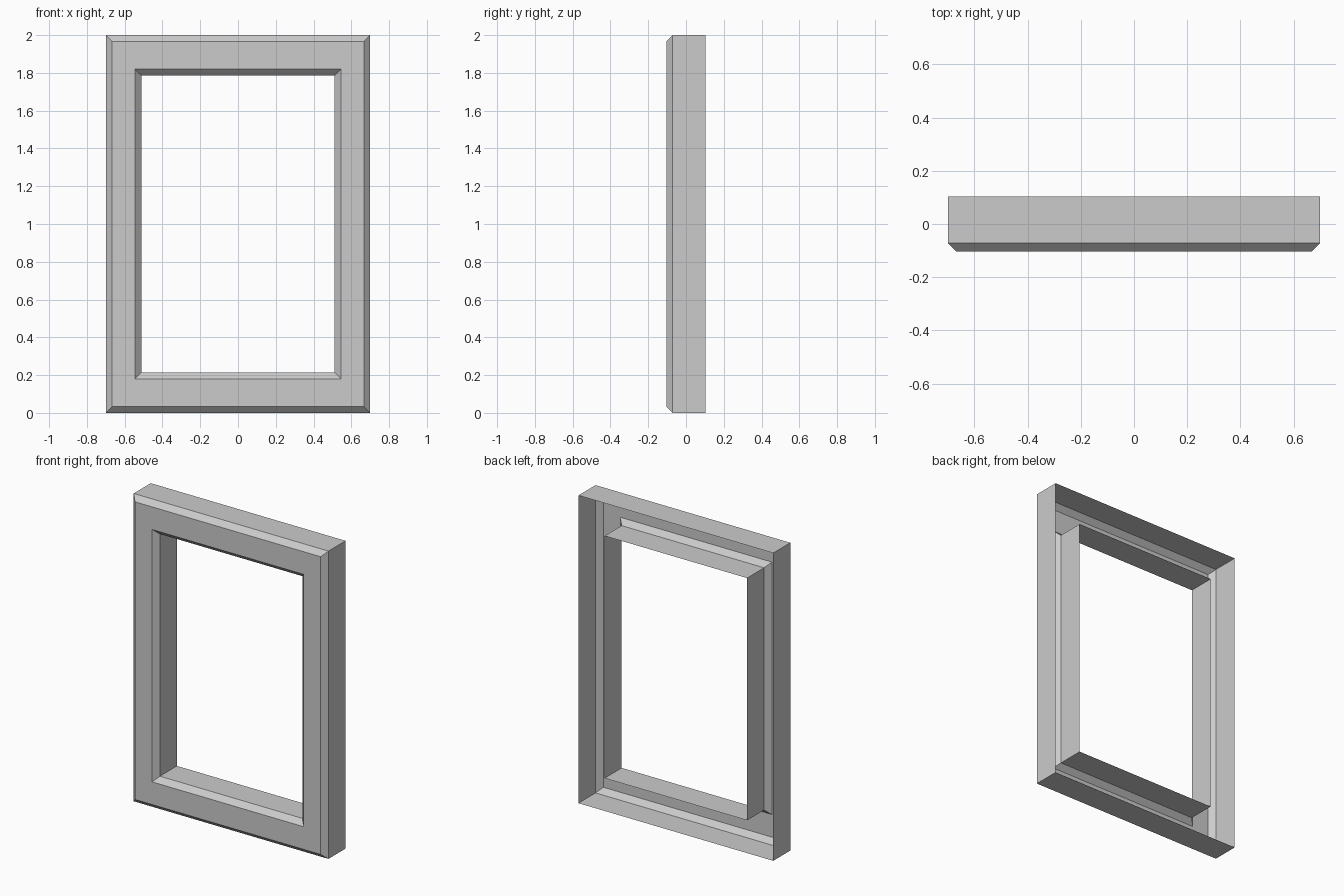
import bpy, bmesh

if "Cube" in bpy.data.objects:
    bpy.data.objects.remove(bpy.data.objects["Cube"])

# Cross-section as rectangular rings: (half width, half height, y), outer back edge to inner back edge
D, C = 0.104, 0.033
rings = [
    (0.70, 1.00, D),               # outer wall, back
    (0.70, 1.00, -D + C),          # outer wall, front
    (0.70 - C, 1.00 - C, -D),      # outer chamfer
    (0.545, 0.82, -D),             # front face, inner edge
    (0.545 - C, 0.82 - C, -D + C), # inner chamfer
    (0.545 - C, 0.82 - C, D),      # inner wall, back
]
corners = [(-1, -1), (1, -1), (1, 1), (-1, 1)]

# Window frame: mitred open-backed shell
bm = bmesh.new()
loops = [[bm.verts.new((sx * w, y, 1 + sz * h)) for sx, sz in corners] for w, h, y in rings]
for a, b in zip(loops, loops[1:]):
    for i in range(4):
        j = (i + 1) % 4
        bm.faces.new((a[i], a[j], b[j], b[i]))

# Make the front face look towards -y
bm.normal_update()
if any(f.normal.y > 0.9 for f in bm.faces):
    bmesh.ops.reverse_faces(bm, faces=bm.faces[:])

mesh = bpy.data.meshes.new("window_frame")
bm.to_mesh(mesh)
bm.free()
bpy.context.collection.objects.link(bpy.data.objects.new("window_frame", mesh))
